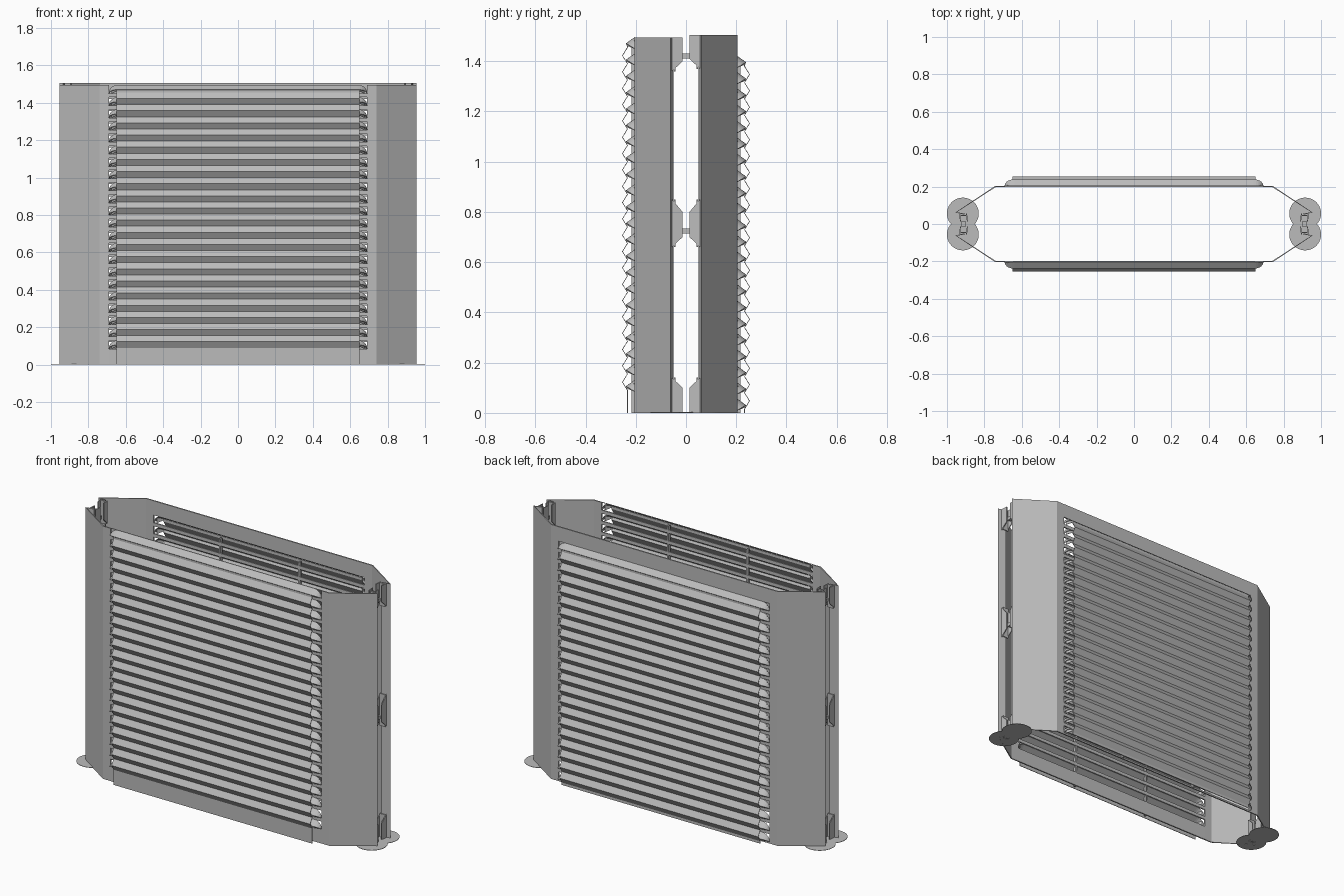
import bpy, bmesh, math

if "Cube" in bpy.data.objects:
    bpy.data.objects.remove(bpy.data.objects["Cube"])

grey = bpy.data.materials.new("plain_grey")
grey.use_nodes = True
grey.diffuse_color = (0.5, 0.5, 0.5, 1)
grey.node_tree.nodes["Principled BSDF"].inputs["Base Color"].default_value = (0.5, 0.5, 0.5, 1)

PITCH = 0.065
COUNT = 22
WALL = 0.205      # distance of the panel face from the middle
HALF = 0.69       # half width of the slots
BLADE = 0.65      # half width of the zigzag blade sheet


def finish(name, bm, thickness=0):
    bmesh.ops.recalc_face_normals(bm, faces=bm.faces)
    mesh = bpy.data.meshes.new(name)
    bm.to_mesh(mesh)
    bm.free()
    mesh.materials.append(grey)
    obj = bpy.data.objects.new(name, mesh)
    bpy.context.collection.objects.link(obj)
    if thickness:
        mod = obj.modifiers.new("thickness", "SOLIDIFY")
        mod.thickness = thickness
        mod.offset = 0
    return obj


def loft(bm, sections):
    """Skin open strips between consecutive rows of points."""
    rows = [[bm.verts.new(p) for p in row] for row in sections]
    for a, b in zip(rows, rows[1:]):
        for i in range(len(a) - 1):
            bm.faces.new((a[i], a[i + 1], b[i + 1], b[i]))


def box(bm, x0, x1, y0, y1, z0, z1):
    made = bmesh.ops.create_cube(bm, size=1)["verts"]
    for v in made:
        v.co.x = (x0 + x1) / 2 + v.co.x * (x1 - x0)
        v.co.y = (y0 + y1) / 2 + v.co.y * (y1 - y0)
        v.co.z = (z0 + z1) / 2 + v.co.z * (z1 - z0)


def build_shell(side, s, top, first):
    """One half of the housing; s is the y sign, first the height of the top hood tip."""
    tips = [first - PITCH * i for i in range(COUNT)]

    # Panel with slots: rails, bars between the slots and two struts
    bm = bmesh.new()
    y0, y1 = s * (WALL - 0.008), s * WALL
    edges = [top] + [e for t in tips for e in (t + 0.025, max(t - 0.02, 0.004))] + [0]
    for upper, lower in zip(edges[::2], edges[1::2]):
        box(bm, -HALF, HALF, y0, y1, lower, upper)
    for x in (-0.26, 0.26):
        box(bm, x - 0.005, x + 0.005, s * (WALL - 0.006), s * (WALL + 0.012), 0, tips[0])
    finish(side + "_slotted_panel", bm)

    # Slanted wings with a folded lip
    for m, label in ((1, "left"), (-1, "right")):
        path = [(HALF, WALL - 0.004), (0.74, WALL - 0.004), (0.952, 0.062), (0.905, 0.053)]
        bm = bmesh.new()
        loft(bm, [[(m * x, s * d, z) for x, d in path] for z in (0, top)])
        finish(f"{side}_{label}_wing", bm, 0.007)

    # Hoods with rounded ends, open underneath
    bm = bmesh.new()
    steps = 7
    angles = [math.pi / 2 * i / steps for i in range(steps + 1)]
    ends = [(HALF - 0.05 + 0.05 * math.cos(a), math.sin(a)) for a in angles]
    outline = [(-x, f) for x, f in ends] + [(x, f) for x, f in reversed(ends)]
    for t in tips:
        base = t - 0.02
        loft(bm, [[(x, s * (WALL - 0.002), base + 0.045 * f),
                   (x, s * (WALL + 0.033 * f), base + 0.02 * f)] for x, f in outline])
        # Side gussets closing each hood end
        for m in (1, -1):
            gx = m * (HALF - 0.015)
            loft(bm, [[(gx, s * WALL, t + 0.012), (gx, s * WALL, base)],
                      [(m * BLADE, s * (WALL + 0.033), t), (m * BLADE, s * (WALL + 0.03), t - 0.008)]])
    finish(side + "_hoods", bm, 0.003)

    # Zigzag blade sheet in front of the hoods
    valley, peak = WALL + 0.028, WALL + 0.048
    line = [(valley, first)]
    for t in tips[:-1]:
        line += [(valley, t - 0.015), (peak, t - 0.0475)]
    line += [(valley, tips[-1] - 0.015), (valley, 0)]
    bm = bmesh.new()
    loft(bm, [[(x, s * d, z) for d, z in line] for x in (-BLADE, BLADE)])
    finish(side + "_blade_sheet", bm, 0.003)

    # Clip brackets along both edges: pairs of tapered plates with a web
    tabs = [(top - 0.135, top - 0.095, top, top), (0.66, 0.70, 0.80, 0.85), (0, 0, 0.10, 0.14)]
    for m, label in ((1, "left"), (-1, "right")):
        bm = bmesh.new()
        for low, low_in, high_in, high in tabs:
            for x in (0.895, 0.932):
                loft(bm, [[(m * x, s * 0.056, low), (m * x, s * 0.056, high)],
                          [(m * (x - 0.004), s * 0.014, low_in), (m * (x - 0.004), s * 0.014, high_in)]])
            loft(bm, [[(m * 0.895, s * 0.045, z), (m * 0.932, s * 0.045, z)] for z in (low, high)])
        finish(f"{side}_{label}_clips", bm, 0.005)

    # Flat round feet
    for m, label in ((1, "left"), (-1, "right")):
        bm = bmesh.new()
        bmesh.ops.create_circle(bm, cap_ends=True, segments=40, radius=0.085)
        bmesh.ops.translate(bm, verts=bm.verts, vec=(m * 0.915, s * 0.056, 0.001 if s > 0 else 0.002))
        finish(f"{side}_{label}_foot_pad", bm, 0.002)


build_shell("front", -1, 1.495, 1.47)
build_shell("back", 1, 1.505, 1.395)

# Small pins joining the two halves
for m, label in ((1, "left"), (-1, "right")):
    bm = bmesh.new()
    for z in (1.42, 0.725):
        box(bm, m * 0.912 - 0.01, m * 0.912 + 0.01, -0.016, 0.016, z - 0.01, z + 0.01)
    finish(label + "_pins", bm)
